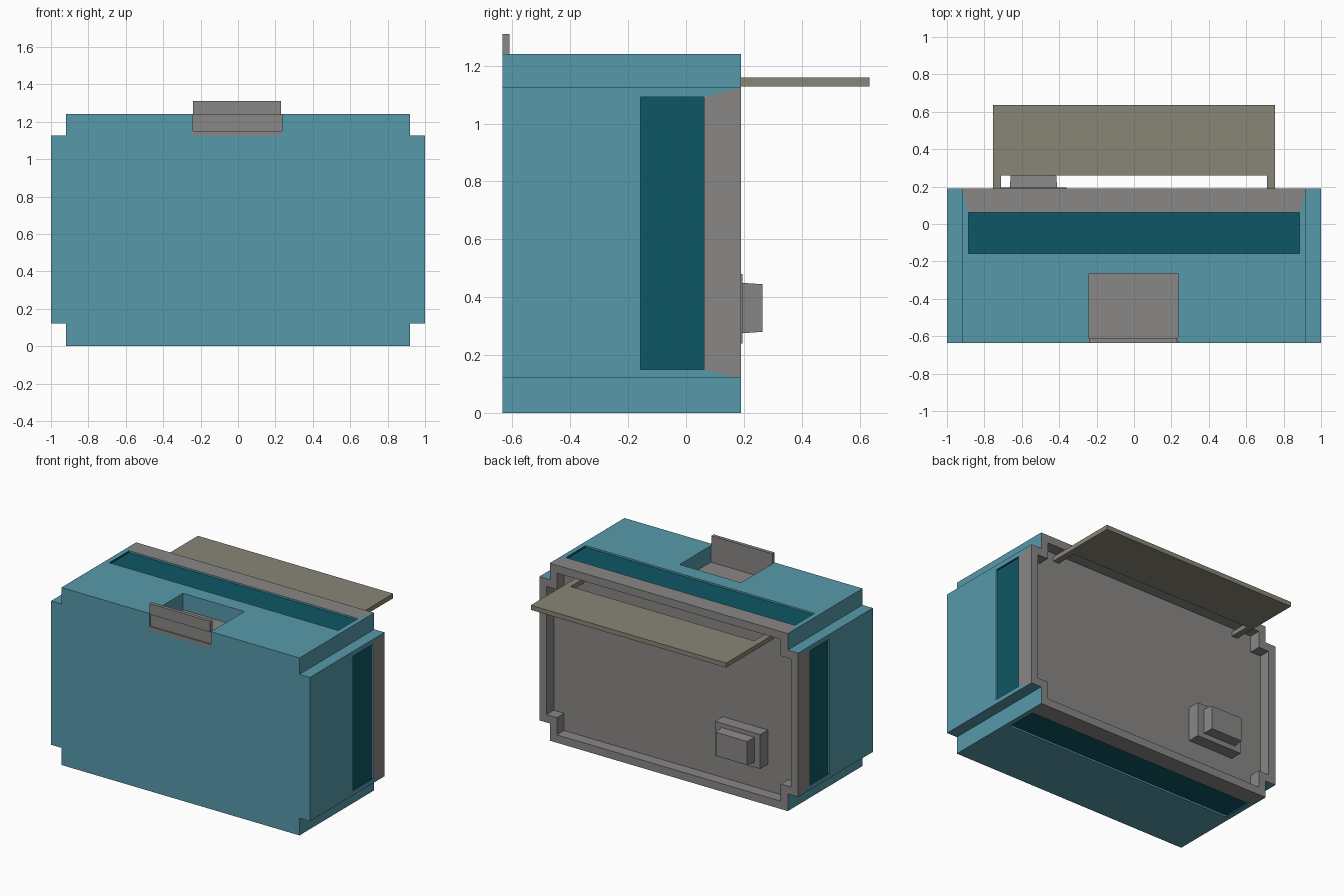
import bpy, bmesh

if "Cube" in bpy.data.objects:
    bpy.data.objects.remove(bpy.data.objects["Cube"])


def material(name, rgb):
    m = bpy.data.materials.new(name)
    m.diffuse_color = (*rgb, 1)
    m.use_nodes = True
    m.node_tree.nodes["Principled BSDF"].inputs["Base Color"].default_value = m.diffuse_color
    return m


TEAL = material("teal", (0.095, 0.323, 0.408))
DARK = material("dark teal", (0.004, 0.095, 0.130))
GRAY = material("gray", (0.25, 0.242, 0.238))
LID = material("khaki gray", (0.25, 0.238, 0.18))


def make(name, bm, *mats):
    bmesh.ops.recalc_face_normals(bm, faces=bm.faces)
    me = bpy.data.meshes.new(name)
    bm.to_mesh(me)
    bm.free()
    ob = bpy.data.objects.new(name, me)
    bpy.context.collection.objects.link(ob)
    for m in mats:
        me.materials.append(m)
    return ob


def prism(name, pts, y0, y1, *mats):
    """Extrude an xz outline along y."""
    bm = bmesh.new()
    a = [bm.verts.new((x, y0, z)) for x, z in pts]
    b = [bm.verts.new((x, y1, z)) for x, z in pts]
    bm.faces.new(a)
    bm.faces.new(b[::-1])
    n = len(pts)
    for i in range(n):
        j = (i + 1) % n
        bm.faces.new((a[i], a[j], b[j], b[i]))
    return make(name, bm, *mats)


def box(name, x0, x1, y0, y1, z0, z1, *mats):
    return prism(name, [(x0, z0), (x1, z0), (x1, z1), (x0, z1)], y0, y1, *mats)


def notched(d):
    """Notched-corner outline, shrunk by d on every side."""
    x1, x2 = 0.92 - d, 1 - d
    z0, z1, z2, z3 = d, 0.12 + d, 1.125 - d, 1.24 - d
    right = [(x1, z0), (x1, z1), (x2, z1), (x2, z2), (x1, z2), (x1, z3)]
    return right + [(-x, z) for x, z in reversed(right)]


# Main case, with back recess, top pocket and four shallow strip recesses cut in
case = prism("case", notched(0), -0.635, 0.19, TEAL, DARK, GRAY)
E = 0.012
cutters = [
    prism("cut_back", notched(0.055), 0.11, 0.3),
    box("cut_pocket", -0.24, 0.235, -0.7, -0.265, 1.125, 1.4),
    box("cut_top", -0.885, 0.885, -0.157, 0.062, 1.24 - E, 1.3),
    box("cut_bottom", -0.885, 0.885, -0.157, 0.062, -0.1, E),
    box("cut_right", 1 - E, 1.1, -0.157, 0.062, 0.15, 1.092),
    box("cut_left", -1.1, -1 + E, -0.157, 0.062, 0.15, 1.092),
]
bpy.context.view_layer.objects.active = case
for c in cutters:
    mod = case.modifiers.new("cut", "BOOLEAN")
    mod.operation = "DIFFERENCE"
    mod.solver = "EXACT"
    mod.object = c
    bpy.ops.object.modifier_apply(modifier=mod.name)
for c in cutters:
    bpy.data.objects.remove(c)

# Colour the case: gray back and pocket floor, dark strip floors
me = case.data
for p in me.polygons:
    ys = [me.vertices[i].co.y for i in p.vertices]
    p.material_index = 0
    if p.center.y > 0.1:
        p.material_index = 2
    elif p.normal.z > 0.9 and abs(p.center.z - 1.125) < 0.01 and abs(p.center.x) < 0.5:
        p.material_index = 2
    elif min(ys) > -0.17 and max(ys) < 0.08 and abs(p.normal.y) < 0.5:
        p.material_index = 1

# Front catch plate: upper tab, set-back lower web and bottom ledge
box("catch_tab", -0.24, 0.23, -0.635, -0.61, 1.235, 1.31, GRAY)
box("catch_web", -0.24, 0.235, -0.625, -0.61, 1.135, 1.24, GRAY)
box("catch_ledge", -0.24, 0.235, -0.635, -0.61, 1.125, 1.15, GRAY)

# Raised rear lid and its two hinge arms
box("lid", -0.755, 0.755, 0.26, 0.635, 1.128, 1.16, LID)
for side, s in (("right", 1), ("left", -1)):
    xs = sorted((0.71 * s, 0.755 * s))
    box("hinge_arm_" + side, xs[0], xs[1], 0.11, 0.26, 1.128, 1.16, LID)

# Connector block on the back with a tapered plug
box("connector_base", -0.71, -0.36, 0.105, 0.195, 0.24, 0.48, GRAY)
plug = box("connector_plug", -0.665, -0.41, 0.19, 0.265, 0.275, 0.45, GRAY)
for v in plug.data.vertices:
    if v.co.y > 0.2:
        v.co.x = -0.5375 + (v.co.x + 0.5375) * 0.95
        v.co.z = 0.3625 + (v.co.z - 0.3625) * 0.94
